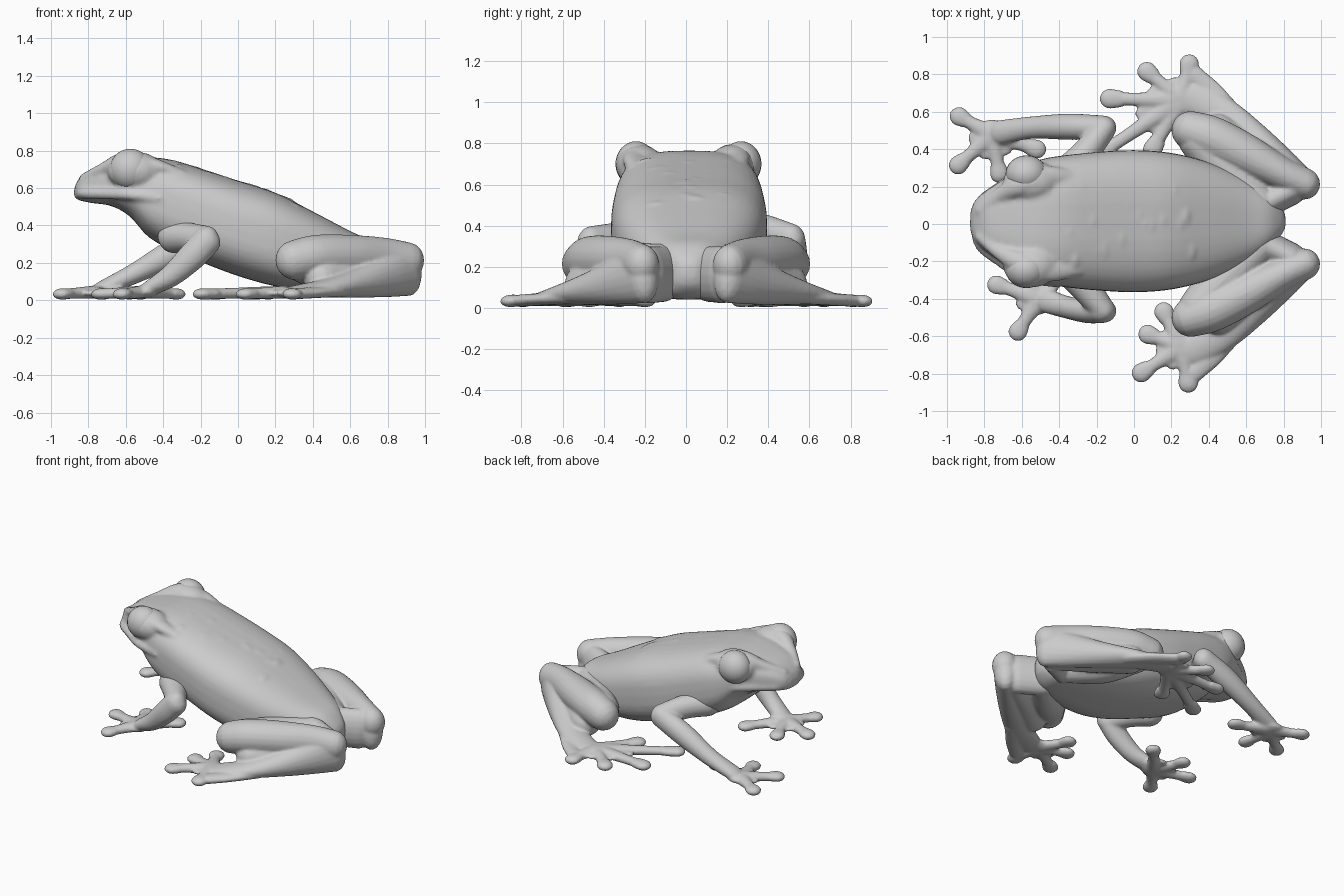
import bpy, bmesh, random
from math import sin, cos, pi, copysign
from mathutils import Vector, Matrix

if "Cube" in bpy.data.objects:
    bpy.data.objects.remove(bpy.data.objects["Cube"])

random.seed(4)
UP = Vector((0, 0, 1))


def spline(pts, n=5):
    """Catmull-Rom through points of any dimension."""
    pts = [Vector(p) for p in pts]
    ext = [2 * pts[0] - pts[1]] + pts + [2 * pts[-1] - pts[-2]]
    out = []
    for i in range(len(pts) - 1):
        a, b, c, d = ext[i:i + 4]
        for k in range(n):
            t = k / n
            out.append(0.5 * (2 * b + (c - a) * t + (2 * a - 5 * b + 4 * c - d) * t * t
                              + (3 * b - a - 3 * c + d) * t ** 3))
    return out + [pts[-1]]


def loft(bm, rings):
    vs = [[bm.verts.new(p) for p in r] for r in rings]
    n = len(vs[0])
    for a, b in zip(vs, vs[1:]):
        for j in range(n):
            bm.faces.new((a[j], a[(j + 1) % n], b[(j + 1) % n], b[j]))
    bm.faces.new(vs[0])
    bm.faces.new(vs[-1])


def oval(c, side, up, w, h, e=1.0, n=20):
    f = lambda v: copysign(abs(v) ** e, v)
    return [c + side * w * f(cos(2 * pi * j / n)) + up * h * f(sin(2 * pi * j / n)) for j in range(n)]


def tube(bm, pts):
    """Round-ended limb through (x, y, z, half width, half height)."""
    s = spline(pts)
    rings = []
    for i, p in enumerate(s):
        c, w, h = Vector(p[:3]), max(p[3], .008), max(p[4], .008)
        t = (Vector(s[min(i + 1, len(s) - 1)][:3]) - Vector(s[max(i - 1, 0)][:3])).normalized()
        side = t.cross(UP).normalized()
        up = side.cross(t)
        cap = [oval(c + t * w * sin(a), side, up, w * cos(a), h * cos(a)) for a in (.4, .8, 1.15, 1.45)]
        if i == 0:
            rings += [oval(c - t * w * sin(a), side, up, w * cos(a), h * cos(a)) for a in (1.45, 1.15, .8, .4)]
        rings.append(oval(c, side, up, w, h))
        if i == len(s) - 1:
            rings += cap
    loft(bm, rings)


def ball(bm, c, r):
    m = Matrix.Translation(c) @ Matrix.Diagonal((*r, 1))
    bmesh.ops.create_uvsphere(bm, u_segments=24, v_segments=16, radius=1, matrix=m)


def finish(name, bm, voxel=0, smooth=4):
    bmesh.ops.recalc_face_normals(bm, faces=bm.faces)
    me = bpy.data.meshes.new(name)
    bm.to_mesh(me)
    bm.free()
    me.polygons.foreach_set("use_smooth", [True] * len(me.polygons))
    ob = bpy.data.objects.new(name, me)
    bpy.context.collection.objects.link(ob)
    if voxel:
        r = ob.modifiers.new("Fuse", 'REMESH')
        r.mode, r.voxel_size, r.use_smooth_shade = 'VOXEL', voxel, True
        s = ob.modifiers.new("Soften", 'SMOOTH')
        s.factor, s.iterations = .5, smooth
    return ob


def digits(bm, palm, tips, pad):
    """Fingers with round pads, and webbing between neighbours."""
    P = Vector(palm)
    ball(bm, P, (.085, .085, .032))
    ts = [Vector((x, y, .034)) for x, y in tips]
    for T in ts:
        a, m, e = P.lerp(T, .1), P.lerp(T, .55), P.lerp(T, .85)
        tube(bm, [(*a, .058, .034), (*m, .038, .03), (*e, .036, .028)])
        tube(bm, [(*P.lerp(T, .88), pad * .9, .03), (*T, pad, .031)])
    for A, B in zip(ts, ts[1:]):
        m = P.lerp((A + B) / 2, .5)
        tube(bm, [(*P, .06, .022), (*m, .04, .017)])


# Body and head: x, half width, bottom z, top z
sections = [(-.875, .05, .55, .60), (-.85, .11, .535, .65), (-.78, .17, .52, .705), (-.68, .235, .505, .735),
            (-.58, .30, .45, .755), (-.48, .335, .34, .765), (-.35, .355, .265, .75), (-.2, .37, .205, .705),
            (0, .38, .13, .64), (.2, .365, .075, .575), (.4, .315, .05, .475), (.6, .23, .04, .37),
            (.72, .15, .05, .315), (.79, .07, .1, .25), (.81, .03, .15, .21)]
prof = spline(sections, 4)
bm = bmesh.new()
loft(bm, [oval(Vector((x, .015, (b + t) / 2)), Vector((0, 1, 0)), UP, w, (t - b) / 2, .7, 40)
          for x, w, b, t in prof])
for s in (1, -1):
    # lip, brow ridge, eye socket
    tube(bm, [(-.42, s * .32, .545, .02, .025), (-.58, s * .285, .565, .03, .03),
              (-.72, s * .195, .57, .03, .03), (-.82, s * .115, .572, .03, .03), (-.855, 0, .572, .025, .03)])
    tube(bm, [(-.82, s * .07, .65, .03, .03), (-.72, s * .15, .7, .04, .035),
              (-.6, s * .21, .75, .06, .045), (-.46, s * .25, .725, .06, .04), (-.3, s * .24, .67, .04, .03)])
    ball(bm, Vector((-.55, s * .225, .69)), (.15, .115, .105))
# low skin folds across the back
for i in range(24):
    x0, y = -.38 + i * .031, random.uniform(-.2, .2)
    x, w, b, t = min(prof, key=lambda p: abs(p[0] - x0))
    z = t - (x0 - x) * .35
    ball(bm, Vector((x0, y, z - .025 - y * y * .5)), (.03, random.uniform(.05, .09), .028))
finish("body", bm, .013, 5)

# Eyes
for s, n in ((1, "left"), (-1, "right")):
    bm = bmesh.new()
    ball(bm, Vector((-.575, s * .255 + .012, .70)), (.112, .1, .11))
    finish(n + "_eye", bm)

# Front legs with hands
arms = {
    "left_front_leg": (
        [(-.36, .27, .39, .09, .09), (-.26, .38, .375, .075, .08), (-.16, .51, .335, .065, .075)],
        [(-.16, .515, .335, .065, .075), (-.35, .52, .25, .07, .075), (-.55, .515, .145, .06, .055),
         (-.72, .49, .065, .065, .042)],
        (-.76, .475, .045), [(-.935, .575), (-.94, .315), (-.72, .27), (-.52, .4)]),
    "right_front_leg": (
        [(-.34, -.25, .34, .09, .09), (-.26, -.34, .335, .08, .08), (-.165, -.46, .32, .065, .078)],
        [(-.165, -.465, .32, .065, .078), (-.25, -.465, .23, .065, .075), (-.36, -.445, .13, .06, .06),
         (-.47, -.41, .065, .065, .042)],
        (-.51, -.4, .045), [(-.62, -.575), (-.735, -.325), (-.58, -.2), (-.33, -.2)])}
for name, (upper, fore, palm, tips) in arms.items():
    bm = bmesh.new()
    tube(bm, upper)
    tube(bm, fore)
    digits(bm, palm, tips, .052)
    finish(name, bm, .01)

# Hind legs: thigh, shank, heel and foot, folded flesh, haunch, outer toe root
toes = {1: [(.295, .855), (.07, .815), (-.13, .67), (-.19, .37), (.1, .4)],
        -1: [(.29, -.85), (.04, -.795), (.075, -.59), (.16, -.47)]}
for s, n in ((1, "left"), (-1, "right")):
    bm = bmesh.new()
    parts = [
        [(.68, .12, .17, .1, .14), (.5, .28, .175, .13, .145), (.34, .44, .21, .1, .115)],
        [(.305, .5, .215, .105, .108), (.42, .46, .235, .115, .115), (.6, .37, .235, .11, .115),
         (.78, .275, .225, .09, .11), (.91, .215, .21, .085, .1)],
        [(.9, .215, .165, .08, .145), (.8, .31, .135, .085, .12), (.65, .445, .098, .09, .085),
         (.48, .585, .067, .09, .052), (.32, .67, .048, .085, .034)],
        [(.85, .2, .145, .07, .12), (.65, .34, .14, .1, .115), (.45, .49, .12, .1, .095)],
        [(.68, .1, .165, .08, .135), (.84, .18, .16, .08, .14)],
        [(.55, .57, .052, .05, .034), (.42, .7, .042, .06, .03), (.32, .8, .036, .05, .03)]]
    for p in parts:
        tube(bm, [(x, s * y, z, w, h) for x, y, z, w, h in p])
    digits(bm, (.25, s * .66, .044), toes[s], .054)
    finish(n + "_hind_leg", bm, .01)
